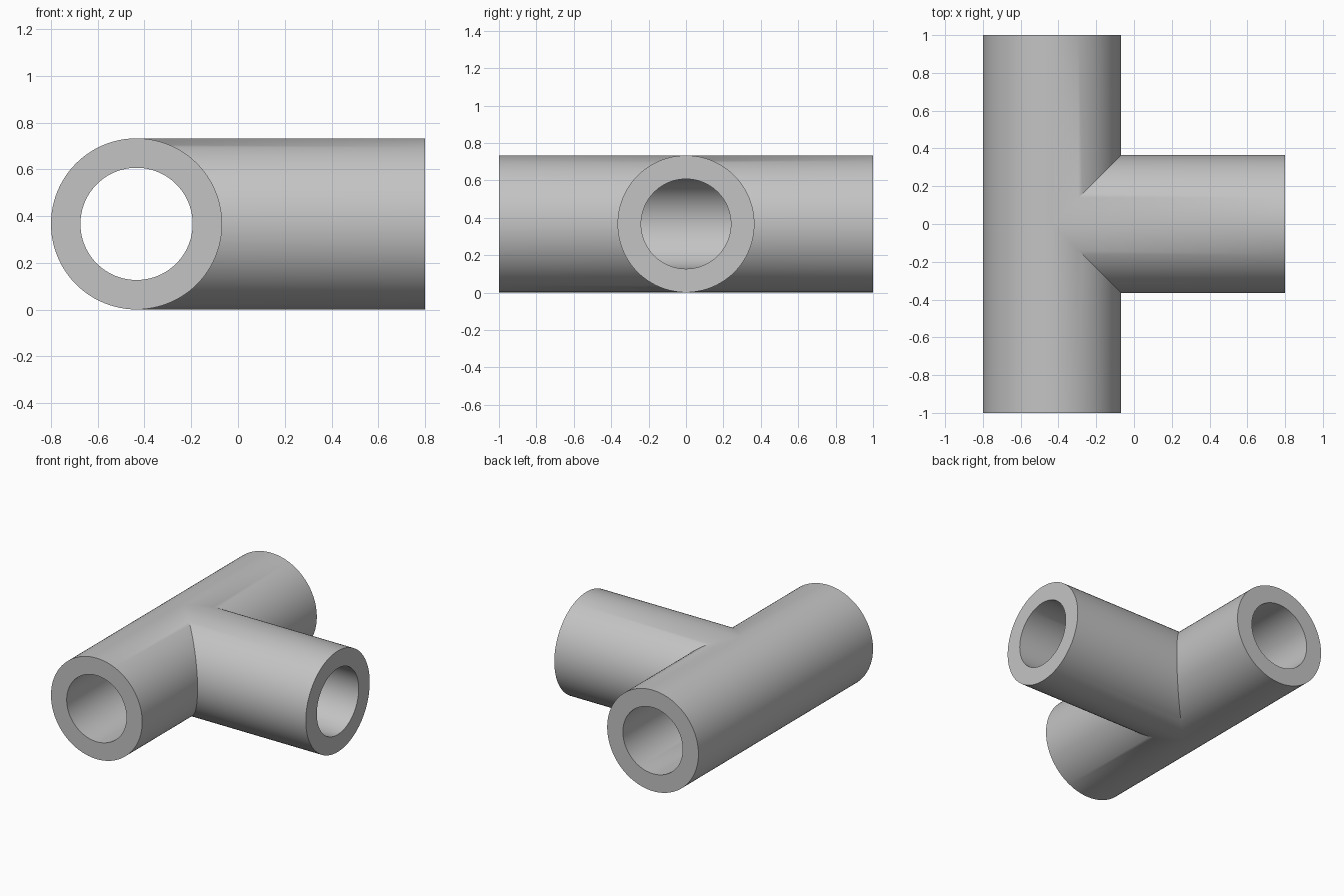
import bpy
import bmesh
from math import sin, cos, pi, radians

if "Cube" in bpy.data.objects:
    bpy.data.objects.remove(bpy.data.objects["Cube"])

OUTER, INNER = 0.366, 0.24
AXIS_X, AXIS_Z = -0.434, 0.367
SEGMENTS = 96

grey = bpy.data.materials.new("pipe grey")
grey.use_nodes = True
colour = (0.55, 0.55, 0.55, 1)
grey.diffuse_color = colour
grey.node_tree.nodes["Principled BSDF"].inputs["Base Color"].default_value = colour


def run_arm(side):
    """Half of the straight run, mitred where the branch joins."""
    def line(across, up):
        x, z = AXIS_X + across, AXIS_Z + up
        return (x, side * max(0, across), z), (x, side, z)
    return line


def branch_arm(across, up):
    """Side branch, starting on the two mitre planes."""
    z = AXIS_Z + up
    return (AXIS_X + abs(across), across, z), (0.8, across, z)


def add_arm(bm, line):
    walls = []
    for radius in (OUTER, INNER):
        wall = []
        for i in range(SEGMENTS):
            a = 2 * pi * i / SEGMENTS
            wall.append([bm.verts.new(p) for p in line(radius * cos(a), radius * sin(a))])
        walls.append(wall)
    outer, inner = walls
    for i in range(SEGMENTS):
        j = (i + 1) % SEGMENTS
        for wall in walls:
            bm.faces.new((wall[i][0], wall[j][0], wall[j][1], wall[i][1]))
        # Flat ring at the open end
        bm.faces.new((outer[i][1], outer[j][1], inner[j][1], inner[i][1]))


# Hollow tee: three arms welded along their shared mitre lines
bm = bmesh.new()
for arm in (run_arm(-1), run_arm(1), branch_arm):
    add_arm(bm, arm)
bmesh.ops.remove_doubles(bm, verts=bm.verts, dist=0.0001)
bmesh.ops.recalc_face_normals(bm, faces=bm.faces)

mesh = bpy.data.meshes.new("pipe_tee")
bm.to_mesh(mesh)
bm.free()
mesh.materials.append(grey)
pipe_tee = bpy.data.objects.new("pipe_tee", mesh)
bpy.context.collection.objects.link(pipe_tee)

bpy.ops.object.select_all(action="DESELECT")
pipe_tee.select_set(True)
bpy.context.view_layer.objects.active = pipe_tee
bpy.ops.object.shade_smooth_by_angle(angle=radians(30))
